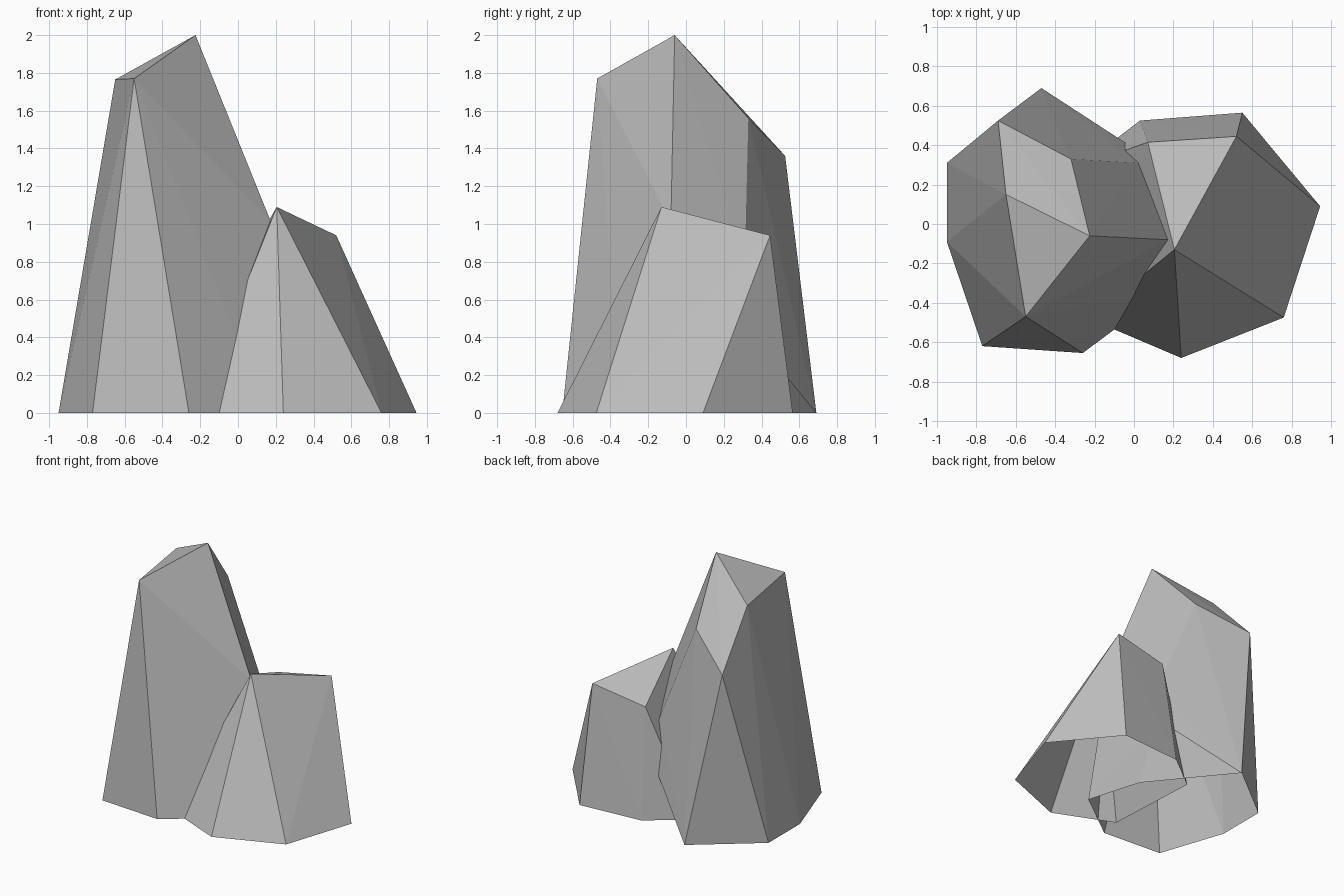
import bpy, bmesh

cube = bpy.data.objects.get("Cube")
if cube:
    bpy.data.objects.remove(cube, do_unlink=True)

# One plain stone colour
stone = bpy.data.materials.new("stone_grey")
stone.use_nodes = True
colour = (0.5, 0.5, 0.5, 1)
stone.diffuse_color = colour
bsdf = stone.node_tree.nodes["Principled BSDF"]
bsdf.inputs["Base Color"].default_value = colour
bsdf.inputs["Roughness"].default_value = 0.9


def rock(name, ground, corners):
    """Faceted boulder: hull of a ground outline and upper corners, open below."""
    bm = bmesh.new()
    for x, y in ground:
        bm.verts.new((x, y, 0))
    for corner in corners:
        bm.verts.new(corner)
    bmesh.ops.convex_hull(bm, input=bm.verts[:])
    bm.normal_update()
    under = [f for f in bm.faces if all(v.co.z < 0.01 for v in f.verts)]
    bmesh.ops.delete(bm, geom=under, context="FACES")
    bmesh.ops.recalc_face_normals(bm, faces=bm.faces[:])
    mesh = bpy.data.meshes.new(name)
    bm.to_mesh(mesh)
    bm.free()
    mesh.materials.append(stone)
    obj = bpy.data.objects.new(name, mesh)
    bpy.context.collection.objects.link(obj)
    return obj


# Tall boulder with a sloping top
rock("tall_rock",
     [(-0.95, 0.31), (-0.95, -0.09), (-0.77, -0.62), (-0.26, -0.655),
      (0.15, -0.35), (0.02, 0.09), (-0.47, 0.69)],
     [(-0.55, -0.47, 1.77), (-0.225, -0.06, 2), (-0.65, 0.15, 1.765),
      (-0.32, 0.33, 1.56), (-0.69, 0.525, 1.36), (0.175, -0.08, 1.01),
      (0.02, 0.31, 0.74), (0.06, 0.345, 0.42)])

# Short boulder leaning into it
rock("short_rock",
     [(0.24, -0.68), (0.76, -0.475), (0.945, 0.09), (0.55, 0.565),
      (0.03, 0.525), (-0.27, 0.295), (-0.23, -0.48)],
     [(0.205, -0.13, 1.09), (0.52, 0.445, 0.94), (0.07, 0.415, 0.86)])
